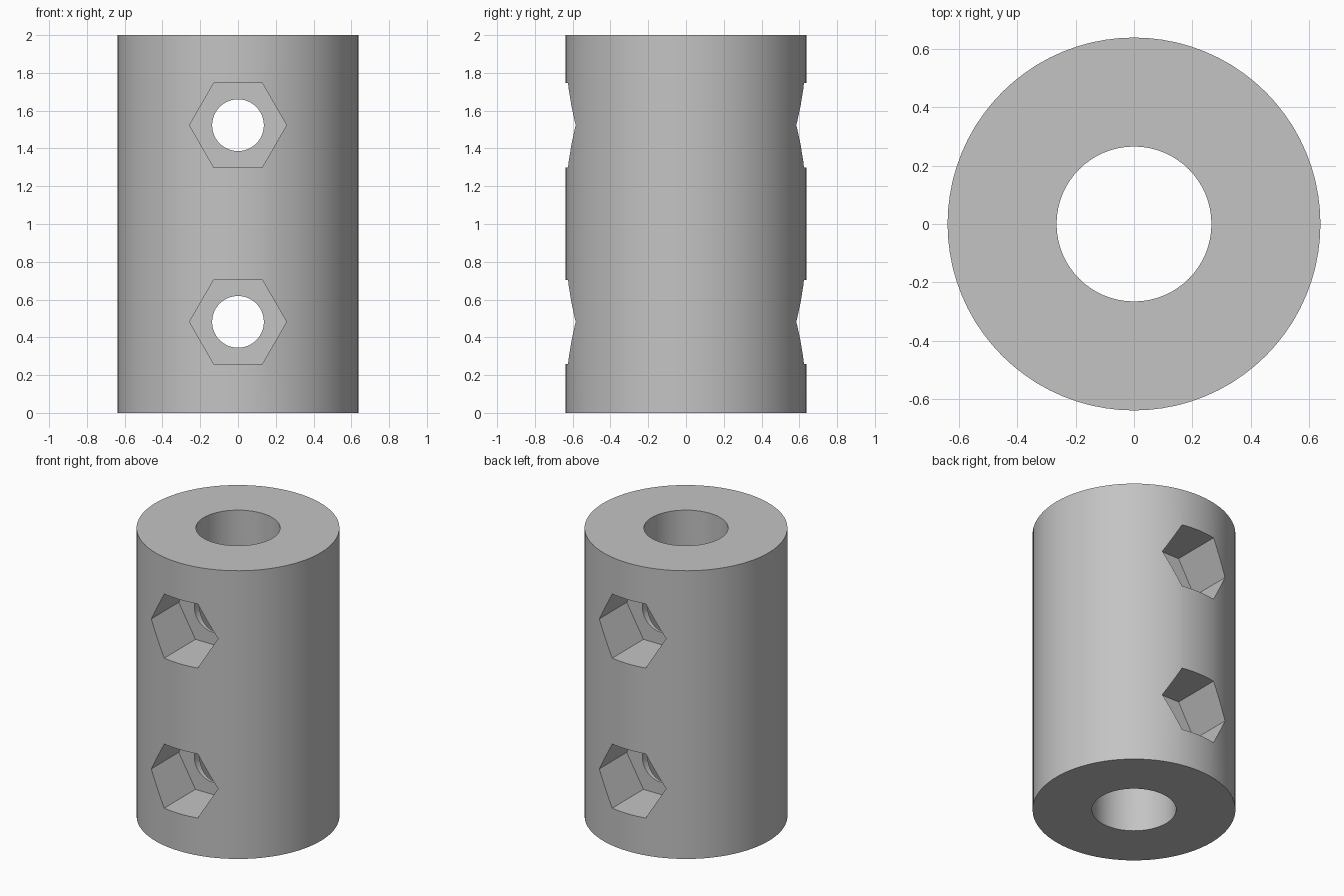
import bpy
import math

cube = bpy.data.objects.get("Cube")
if cube:
    bpy.data.objects.remove(cube, do_unlink=True)

HEIGHT = 2.0
OUTER_R, BORE_R = 0.638, 0.265
HOLE_R, HEX_R = 0.137, 0.257
POCKET_FLOOR = 0.283              # distance of the pocket floor from the axis
BOLT_HEIGHTS = (0.482, 1.523)

grey = bpy.data.materials.new("plain grey")
grey.use_nodes = True
colour = (0.55, 0.55, 0.55, 1)
grey.diffuse_color = colour
grey.node_tree.nodes["Principled BSDF"].inputs["Base Color"].default_value = colour


def cylinder(name, sides, radius, depth, location, rotation=(0, 0, 0)):
    bpy.ops.mesh.primitive_cylinder_add(vertices=sides, radius=radius, depth=depth,
                                        location=location, rotation=rotation)
    obj = bpy.context.object
    obj.name = name
    obj.data.materials.append(grey)
    return obj


# Main sleeve
sleeve = cylinder("coupling_sleeve", 80, OUTER_R, HEIGHT, (0, 0, HEIGHT / 2))

# Cutters: shaft bore, cross bolt holes, hexagonal nut pockets front and back
cutters = [cylinder("shaft_bore_cutter", 64, BORE_R, HEIGHT + 1, (0, 0, HEIGHT / 2))]
sideways = (math.pi / 2, 0, 0)
for z in BOLT_HEIGHTS:
    cutters.append(cylinder("bolt_hole_cutter", 48, HOLE_R, 2, (0, 0, z), sideways))
    for side in (-1, 1):
        # Turned so the hexagon has flats at top and bottom, corners left and right
        pocket = cylinder("nut_pocket_cutter", 6, HEX_R, 1,
                          (0, side * (POCKET_FLOOR + 0.5), z),
                          (math.pi / 2, math.pi / 6, 0))
        cutters.append(pocket)

for cutter in cutters:
    cut = sleeve.modifiers.new(cutter.name, 'BOOLEAN')
    cut.operation = 'DIFFERENCE'
    cut.solver = 'EXACT'
    cut.object = cutter
    bpy.ops.object.select_all(action='DESELECT')
    bpy.context.view_layer.objects.active = sleeve
    sleeve.select_set(True)
    bpy.ops.object.modifier_apply(modifier=cut.name)
    bpy.data.objects.remove(cutter, do_unlink=True)

bpy.ops.object.shade_smooth_by_angle(angle=math.radians(30))
